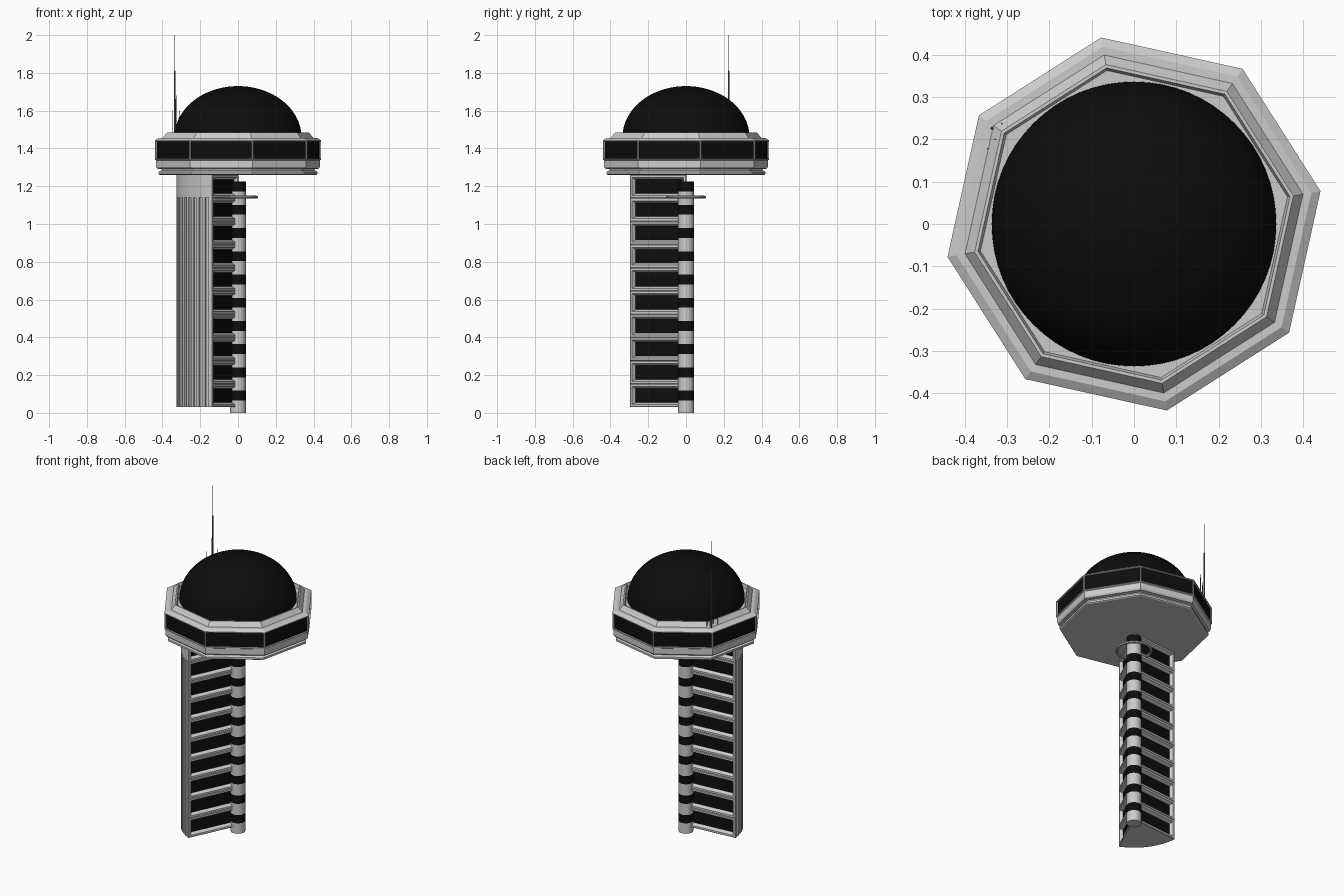
import bpy, bmesh, math
from math import cos, sin, radians, tau

if "Cube" in bpy.data.objects:
    bpy.data.objects.remove(bpy.data.objects["Cube"], do_unlink=True)


def material(name, value):
    m = bpy.data.materials.new(name)
    m.use_nodes = True
    colour = (value, value, value, 1)
    m.diffuse_color = colour
    m.node_tree.nodes["Principled BSDF"].inputs["Base Color"].default_value = colour
    return m


concrete = material("light grey concrete", 0.6)
glass = material("black glass", 0.004)
metal = material("dark grey metal", 0.12)


def finish(bm, name, mats, smooth=False):
    mesh = bpy.data.meshes.new(name)
    bm.to_mesh(mesh)
    bm.free()
    for m in mats:
        mesh.materials.append(m)
    ob = bpy.data.objects.new(name, mesh)
    bpy.context.collection.objects.link(ob)
    if smooth:
        bpy.ops.object.select_all(action='DESELECT')
        ob.select_set(True)
        bpy.context.view_layer.objects.active = ob
        bpy.ops.object.shade_smooth_by_angle(angle=radians(35))
    return ob


def lathe(profile, sides, turn=0.0, centre=(0, 0), caps=True, closed=False):
    """Revolve (radius, z) points, listed bottom to top on the outside."""
    bm = bmesh.new()
    rings = [[bm.verts.new((centre[0] + r * cos(turn + tau * i / sides),
                            centre[1] + r * sin(turn + tau * i / sides), z))
              for i in range(sides)] for r, z in profile]
    pairs = list(zip(rings, rings[1:]))
    if closed:
        pairs.append((rings[-1], rings[0]))
    for low, high in pairs:
        for i in range(sides):
            j = (i + 1) % sides
            bm.faces.new((low[i], low[j], high[j], high[i]))
    if caps and not closed:
        bm.faces.new(rings[0][::-1])
        bm.faces.new(rings[-1])
    bm.normal_update()
    return bm


def inset(bm, faces, thickness, depth):
    bmesh.ops.inset_individual(bm, faces=faces, thickness=thickness, depth=depth)
    bm.normal_update()


# Wedge-shaped shaft
BASE, FLOOR, FLOORS, RADIUS = 0.03, 0.123, 10, 0.327
TOP = BASE + FLOOR * FLOORS
FLUTE_TOP = 1.14
START, END = radians(185), radians(245)
SEGMENTS = 17

bm = bmesh.new()


def wall(p, q, low, high):
    corners = ((*p, low), (*q, low), (*q, high), (*p, high))
    return bm.faces.new([bm.verts.new(c) for c in corners])


arc = [(RADIUS * cos(a), RADIUS * sin(a)) for a in
       (START + (END - START) * i / SEGMENTS for i in range(SEGMENTS + 1))]
panels, flutes = [], []
for i, (p, q) in enumerate(zip(arc, arc[1:])):
    face = wall(p, q, BASE, FLUTE_TOP)
    wall(p, q, FLUTE_TOP, TOP)
    if i % 2:
        flutes.append(face)
for f in range(FLOORS):
    low = BASE + f * FLOOR
    panels.append(wall((0, 0), arc[0], low, low + FLOOR))
    panels.append(wall(arc[-1], (0, 0), low, low + FLOOR))
outline = [(0, 0)] + arc
bm.faces.new([bm.verts.new((*p, BASE)) for p in reversed(outline)])
bm.faces.new([bm.verts.new((*p, TOP)) for p in outline])
bm.normal_update()
inset(bm, flutes, 0.001, -0.009)
# Raised panel, frame, then splayed window recess on every floor
inset(bm, panels, 0.004, 0.003)
inset(bm, panels, 0.016, 0.0)
inset(bm, panels, 0.015, -0.02)
for face in panels:
    face.material_index = 1
finish(bm, "shaft", [concrete, glass])

# Round corner column with dark bands level with the windows
levels = [0.0]
for f in range(FLOORS):
    middle = BASE + (f + 0.5) * FLOOR
    levels += [middle - 0.026, middle + 0.026]
bm = lathe([(0.042, z) for z in levels], 32)
for face in bm.faces:
    z = face.calc_center_median().z
    offset = ((z - BASE) / FLOOR) % 1
    if len(face.verts) == 4 and z > BASE and abs(offset - 0.5) < 0.1:
        face.material_index = 1
finish(bm, "corner_column", [concrete, glass], smooth=True)

# Ring around the column
ring = [(0.098 + 0.009 * cos(a), 1.142 + 0.008 * sin(a))
        for a in (tau * i / 8 for i in range(8))]
finish(lathe(ring, 32, closed=True), "column_ring", [concrete], smooth=True)

# Octagonal observation deck
TURN = radians(10)
deck = [(0.42, 1.26), (0.427, 1.264), (0.427, 1.276), (0.412, 1.284),
        (0.412, 1.29), (0.434, 1.293), (0.441, 1.303), (0.441, 1.337),
        (0.447, 1.341), (0.447, 1.443), (0.425, 1.456), (0.405, 1.456),
        (0.382, 1.484), (0.374, 1.484), (0.368, 1.464)]
bm = lathe(deck, 8, TURN)
windows = [f for f in bm.faces if len(f.verts) == 4
           and 1.38 < f.calc_center_median().z < 1.41]
inset(bm, windows, 0.008, 0.0)
inset(bm, windows, 0.001, -0.008)
for face in windows:
    face.material_index = 1
finish(bm, "observation_deck", [concrete, glass])

# Dome
steps = 24
dome = [(0.336 * cos(a), 1.46 + 0.27 * sin(a))
        for a in (math.pi / 2 * i / steps for i in range(steps))]
dome.append((0.002, 1.73))
finish(lathe(dome, 64), "dome", [glass], smooth=True)

# Antennas on the deck corner
finish(lathe([(0.004, 1.45), (0.004, 1.81), (0.0018, 1.812), (0.0018, 2.0)],
             8, centre=(-0.335, 0.226)), "main_antenna", [metal])
for n, (x, y, top) in enumerate([(-0.312, 0.237, 1.6), (-0.328, 0.2, 1.68),
                                 (-0.345, 0.178, 1.6)]):
    finish(lathe([(0.0022, 1.45), (0.0015, top)], 6, centre=(x, y)),
           f"small_antenna_{n + 1}", [metal])
